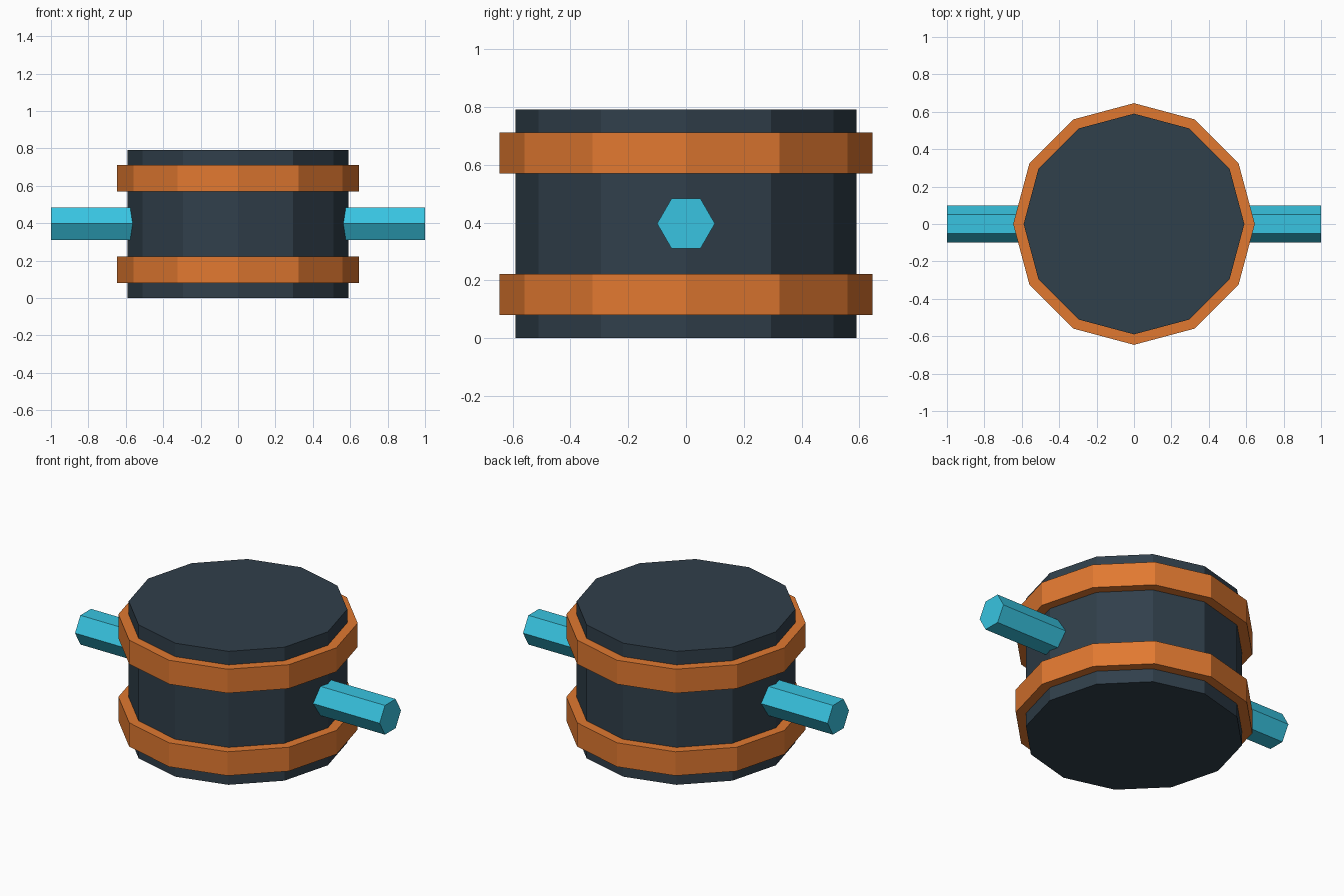
import bpy
from math import pi

if "Cube" in bpy.data.objects:
    bpy.data.objects.remove(bpy.data.objects["Cube"])


def material(name, rgb):
    m = bpy.data.materials.new(name)
    m.diffuse_color = (*rgb, 1)
    m.use_nodes = True
    m.node_tree.nodes["Principled BSDF"].inputs["Base Color"].default_value = m.diffuse_color
    return m


dark = material("dark_slate", (0.03, 0.05, 0.07))
orange = material("orange", (0.75, 0.19, 0.03))
cyan = material("cyan", (0.04, 0.55, 0.75))


def prism(name, sides, radius, length, z, mat, rotation=(0, 0, 0)):
    bpy.ops.mesh.primitive_cylinder_add(vertices=sides, radius=radius, depth=length,
                                        location=(0, 0, z), rotation=rotation)
    ob = bpy.context.object
    ob.name = name
    ob.data.materials.append(mat)
    return ob


# Twelve-sided drum standing on the ground
prism("drum_body", 12, 0.59, 0.792, 0.396, dark)

# Two raised bands around the drum
for name, z in (("lower_band", 0.151), ("upper_band", 0.641)):
    prism(name, 12, 0.646, 0.142, z, orange)

# Hexagonal axle passing through the drum, sticking out left and right
prism("axle", 6, 0.1, 2.0, 0.397, cyan, (0, pi / 2, 0))
